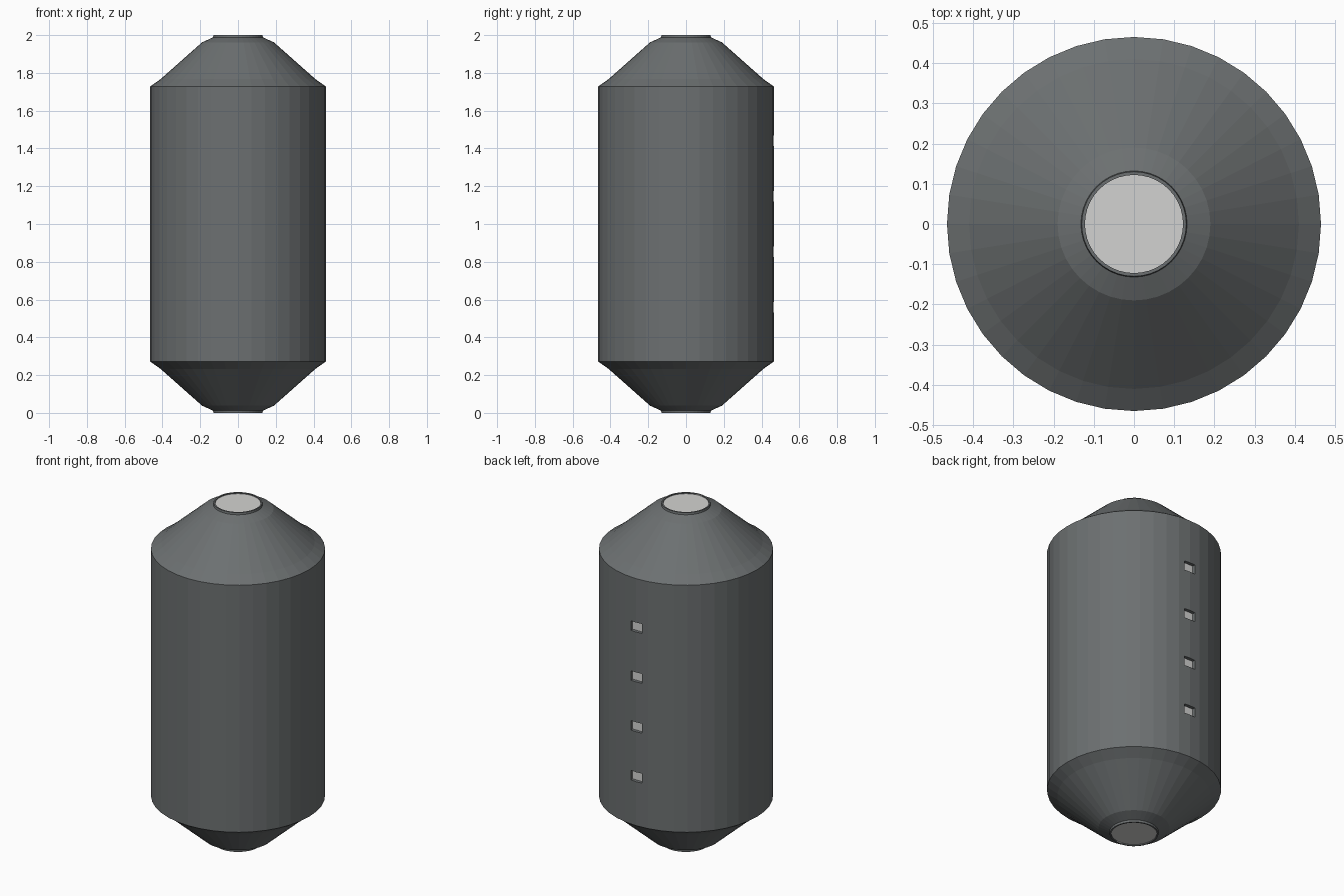
import bpy
import bmesh
from math import cos, sin, tau
from mathutils import Matrix

if "Cube" in bpy.data.objects:
    bpy.data.objects.remove(bpy.data.objects["Cube"], do_unlink=True)

SIDES = 40
RADIUS = 0.465
HEIGHT = 2.0


def material(name, colour):
    mat = bpy.data.materials.new(name)
    mat.use_nodes = True
    mat.diffuse_color = colour
    mat.node_tree.nodes["Principled BSDF"].inputs["Base Color"].default_value = colour
    return mat


def make_object(name, bm):
    bmesh.ops.recalc_face_normals(bm, faces=bm.faces)
    mesh = bpy.data.meshes.new(name)
    bm.to_mesh(mesh)
    bm.free()
    obj = bpy.data.objects.new(name, mesh)
    bpy.context.collection.objects.link(obj)
    return obj


def lathe(name, profile):
    """Turn a radius/height profile into a closed solid with flat ends."""
    bm = bmesh.new()
    rings = [[bm.verts.new((r * cos(tau * i / SIDES), r * sin(tau * i / SIDES), z))
              for i in range(SIDES)] for r, z in profile]
    for low, high in zip(rings, rings[1:]):
        for i in range(SIDES):
            j = (i + 1) % SIDES
            bm.faces.new((low[i], low[j], high[j], high[i]))
    bm.faces.new(rings[0])
    bm.faces.new(rings[-1])
    return make_object(name, bm)


dark = material("dark grey metal", (0.15, 0.162, 0.165, 1))
light = material("light grey", (0.65, 0.65, 0.64, 1))

# Hull: straight wall, conical shoulders, short necks and shallow end recesses
upper = [(RADIUS, 1.728), (0.41, 1.767), (0.19, 1.962),
         (0.132, 1.988), (0.13, HEIGHT), (0.122, HEIGHT), (0.122, 1.994)]
lower = [(r, HEIGHT - z) for r, z in reversed(upper)]
hull = lathe("hull", lower + upper)
hull.data.materials.append(dark)
hull.data.materials.append(light)

# Row of four window recesses down the back
bm = bmesh.new()
for k in range(4):
    place = Matrix.Translation((0, RADIUS + 0.03, 1 + (k - 1.5) * 0.294))
    bmesh.ops.create_cube(bm, size=1, matrix=place @ Matrix.Diagonal((0.072, 0.1, 0.056, 1)))
cutter = make_object("window_cutter", bm)
cutter.hide_render = True
cut = hull.modifiers.new("windows", "BOOLEAN")
cut.operation = "DIFFERENCE"
cut.solver = "EXACT"
cut.object = cutter
bpy.context.view_layer.objects.active = hull
bpy.ops.object.modifier_apply(modifier=cut.name)
bpy.data.objects.remove(cutter, do_unlink=True)

# Light end discs and window panes, dark everywhere else
for face in hull.data.polygons:
    c, n = face.center, face.normal
    end_disc = abs(n.z) > 0.99 and c.xy.length < 0.1
    pane = n.y > 0.99 and c.y < RADIUS - 0.01 and abs(c.x) < 0.03
    face.material_index = 1 if end_disc or pane else 0
    face.use_smooth = False
